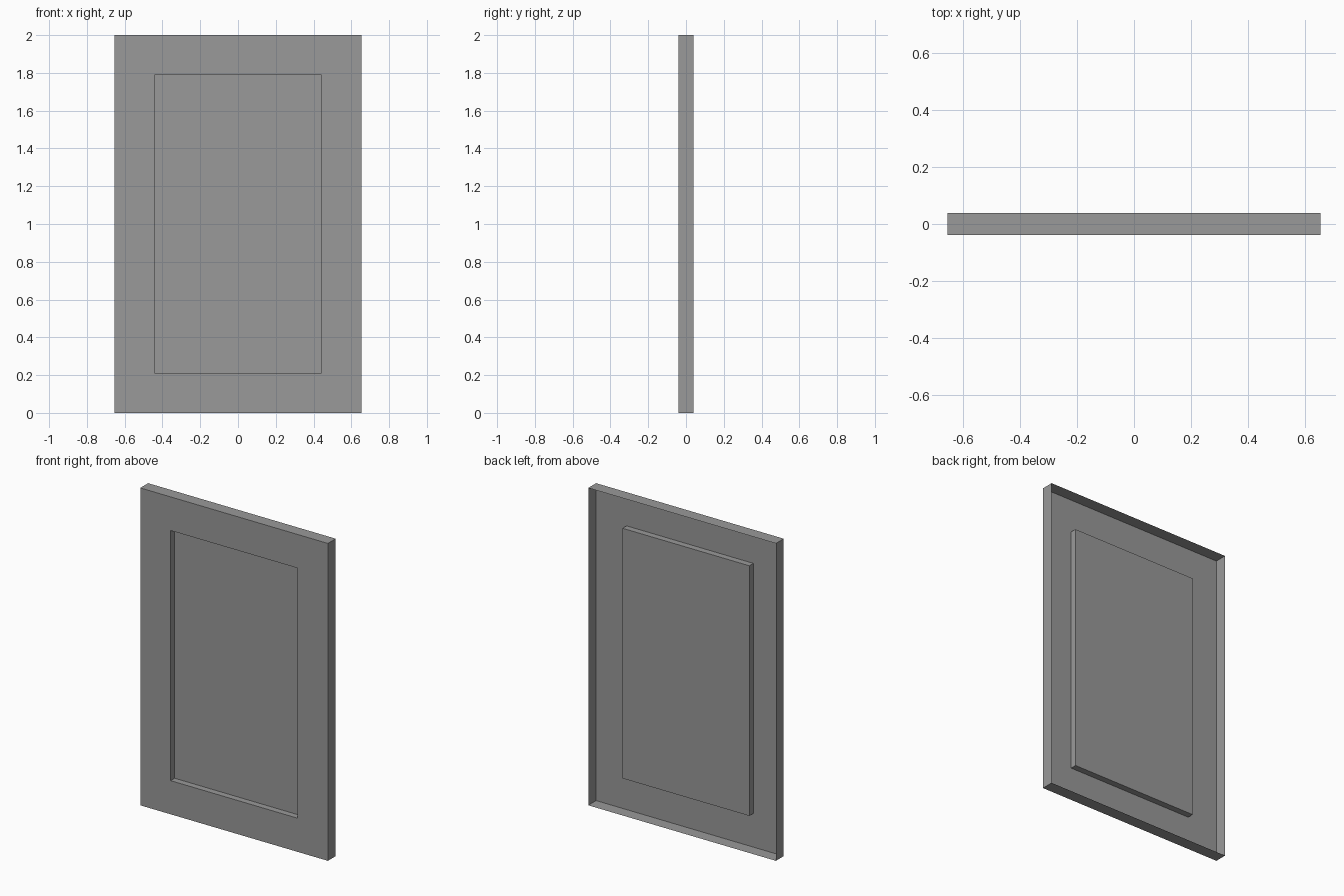
import bpy
import bmesh
from mathutils import Matrix, Vector

WIDTH, DEPTH, HEIGHT = 1.308, 0.078, 2.0
FRAME = 0.212      # width of the raised border
RECESS = 0.04      # how far the centre panel is sunk

cube = bpy.data.objects.get("Cube")
if cube:
    bpy.data.objects.remove(cube, do_unlink=True)

# Single flat grey
grey = bpy.data.materials.new("mid grey")
grey.use_nodes = True
colour = (0.32, 0.32, 0.32, 1.0)
grey.diffuse_color = colour
bsdf = next(n for n in grey.node_tree.nodes if n.type == 'BSDF_PRINCIPLED')
bsdf.inputs["Base Color"].default_value = colour

# Door slab
bm = bmesh.new()
bmesh.ops.create_cube(bm, size=1.0, matrix=Matrix.Translation((0, 0, HEIGHT / 2))
                      @ Matrix.Diagonal((WIDTH, DEPTH, HEIGHT, 1)))
bm.normal_update()

# Open back, leaving a thin shell
back = [f for f in bm.faces if f.normal.y > 0.9]
bmesh.ops.delete(bm, geom=back, context='FACES_ONLY')

# Sunken centre panel with square side walls
front = next(f for f in bm.faces if f.normal.y < -0.9)
bmesh.ops.inset_individual(bm, faces=[front], thickness=FRAME, use_even_offset=True)
walls = bmesh.ops.extrude_discrete_faces(bm, faces=[front])
panel = walls["faces"][0]
bmesh.ops.translate(bm, verts=panel.verts, vec=Vector((0, RECESS, 0)))
bmesh.ops.remove_doubles(bm, verts=bm.verts, dist=0.0001)

# Bridge the border's inner edge to the panel's edge
loose = [e for e in bm.edges if e.is_boundary
         and all(abs(v.co.x) < WIDTH / 2 - 0.01 for v in e.verts)]
bmesh.ops.bridge_loops(bm, edges=loose)
bm.normal_update()
for f in bm.faces:
    c = f.calc_center_median()
    inner = abs(c.x) < WIDTH / 2 - 0.01 and 0.01 < c.z < HEIGHT - 0.01
    if inner and abs(f.normal.y) < 0.5:
        # Recess walls face the middle of the panel
        if f.normal.dot(Vector((0, 0, HEIGHT / 2)) - c) < 0:
            f.normal_flip()

mesh = bpy.data.meshes.new("cabinet_door")
bm.to_mesh(mesh)
bm.free()
mesh.materials.append(grey)
door = bpy.data.objects.new("cabinet_door", mesh)
bpy.context.scene.collection.objects.link(door)
